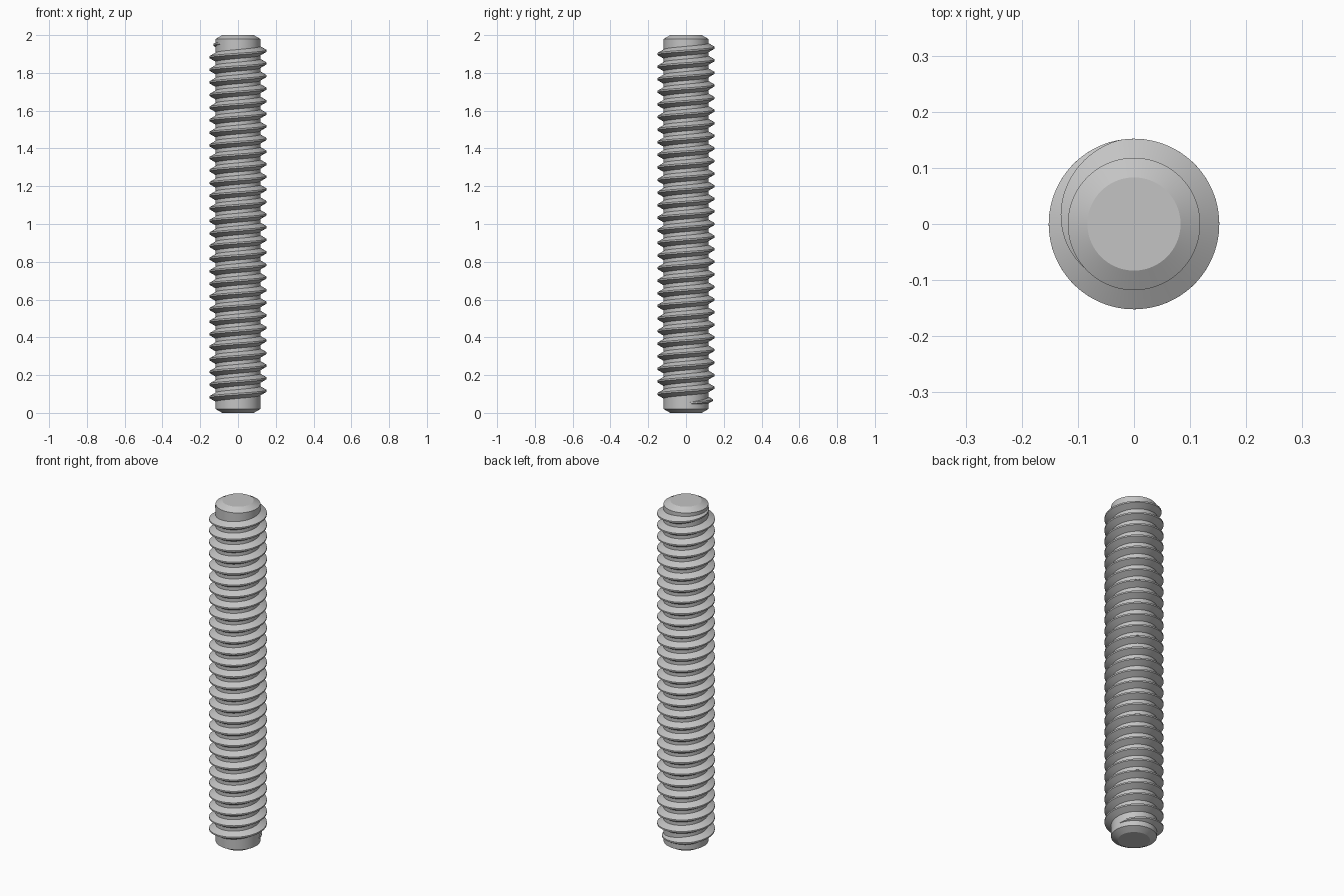
import bpy
import bmesh
import math

default = bpy.data.objects.get("Cube")
if default:
    bpy.data.objects.remove(default, do_unlink=True)

LENGTH = 2.0
CORE_R = 0.118
CREST_R = 0.152
PITCH = LENGTH / 30
CREST_HALF = PITCH / 16
SEGMENTS = 96

# Material
steel = bpy.data.materials.new("plain_grey_steel")
steel.use_nodes = True
grey = (0.55, 0.55, 0.55, 1)
steel.diffuse_color = grey
steel.node_tree.nodes["Principled BSDF"].inputs["Base Color"].default_value = grey


def polar(r, angle, z):
    return (r * math.cos(angle), r * math.sin(angle), z)


def finish(bm, name):
    bmesh.ops.recalc_face_normals(bm, faces=bm.faces)
    mesh = bpy.data.meshes.new(name)
    bm.to_mesh(mesh)
    bm.free()
    mesh.materials.append(steel)
    obj = bpy.data.objects.new(name, mesh)
    bpy.context.collection.objects.link(obj)
    bpy.ops.object.select_all(action="DESELECT")
    obj.select_set(True)
    bpy.context.view_layer.objects.active = obj
    bpy.ops.object.shade_smooth_by_angle(angle=math.radians(25))
    return obj


def bridge(bm, rings, closed):
    for a, b in zip(rings, rings[1:]):
        n = len(a)
        for i in range(n if closed else n - 1):
            j = (i + 1) % n
            bm.faces.new((a[i], a[j], b[j], b[i]))
    bm.faces.new(rings[0])
    bm.faces.new(rings[-1])


# Core rod with chamfered ends
bm = bmesh.new()
chamfer, tip_r = 0.02, 0.083
profile = [(tip_r, 0), (CORE_R, chamfer), (CORE_R, LENGTH - chamfer), (tip_r, LENGTH)]
rings = [[bm.verts.new(polar(r, math.tau * i / SEGMENTS, z)) for i in range(SEGMENTS)]
         for r, z in profile]
bridge(bm, rings, True)
finish(bm, "core_rod")

# Right-hand thread, fading into the core at both ends
bm = bmesh.new()
top_angle, top_z = math.radians(180), 1.95
end = math.radians(225)
start = math.radians(5) - math.tau * 28
fade = math.radians(125)
sink = 0.004
slope = math.tan(math.radians(30))
steps = round((end - start) / math.tau * SEGMENTS)
rings = []
for s in range(steps + 1):
    angle = start + (end - start) * s / steps
    z = top_z + (angle - top_angle) / math.tau * PITCH
    f = min(1, (angle - start) / fade, (end - angle) / fade)
    height = (CREST_R - CORE_R) * f - 0.001 * (1 - f)
    base_half = CREST_HALF + (height + sink) * slope
    section = [(CORE_R - sink, -base_half), (CORE_R + height, -CREST_HALF),
               (CORE_R + height, CREST_HALF), (CORE_R - sink, base_half)]
    rings.append([bm.verts.new(polar(r, angle, z + dz)) for r, dz in section])
bridge(bm, rings, True)
finish(bm, "helical_thread")
